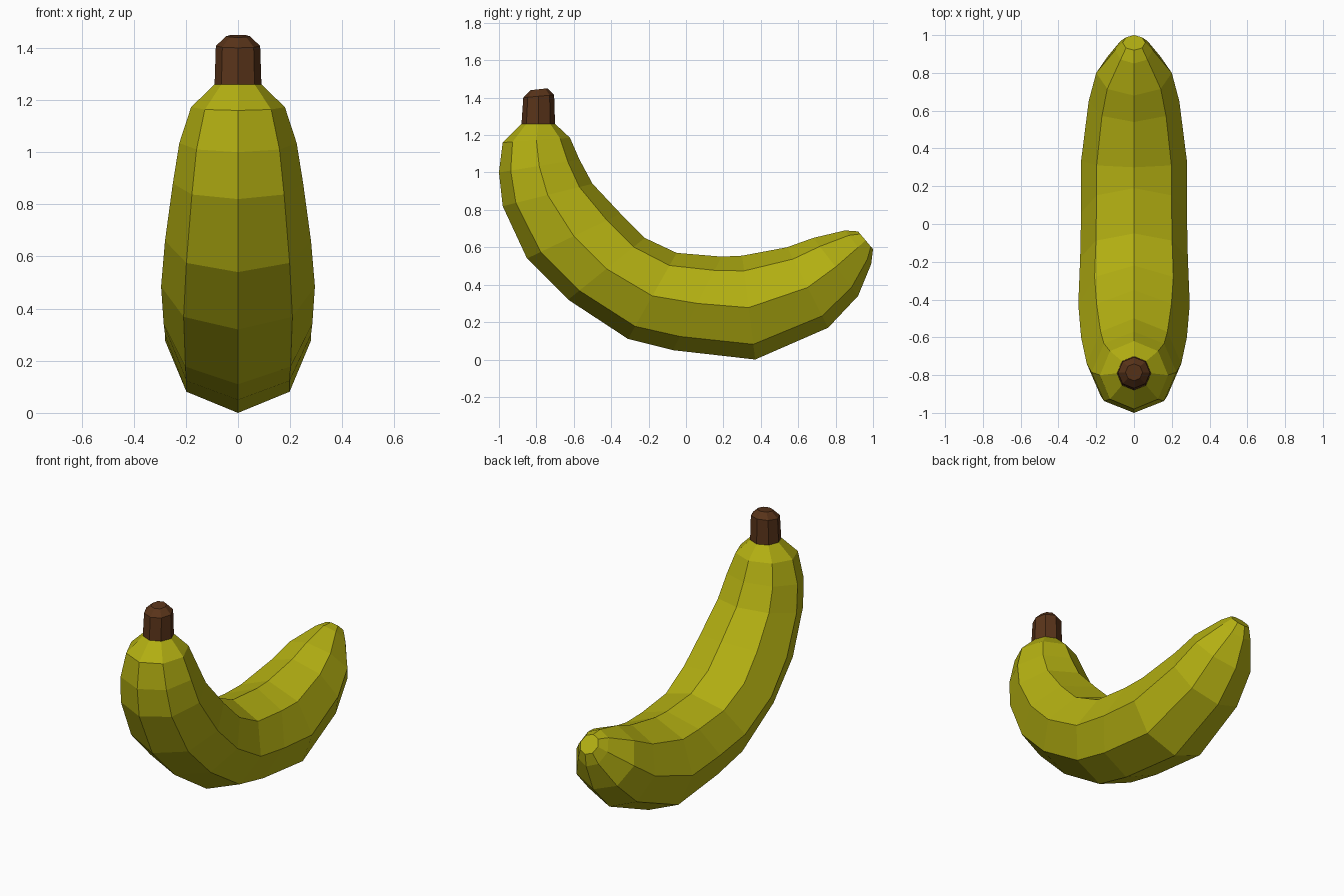
import bpy, bmesh, math

if "Cube" in bpy.data.objects:
    bpy.data.objects.remove(bpy.data.objects["Cube"])

SIDES = 8


def material(name, rgb):
    m = bpy.data.materials.new(name)
    m.diffuse_color = (*rgb, 1)
    m.use_nodes = True
    m.node_tree.nodes["Principled BSDF"].inputs["Base Color"].default_value = m.diffuse_color
    return m


def loft(name, rings, mat, cap_start=True):
    """Rings are (outer y, outer z, inner y, inner z, half width in x)."""
    bm = bmesh.new()
    loops = []
    for oy, oz, iy, iz, w in rings:
        loop = []
        for i in range(SIDES):
            a = 2 * math.pi * i / SIDES
            c, s = math.cos(a), math.sin(a)
            y = (oy + iy) / 2 + c * (oy - iy) / 2
            z = (oz + iz) / 2 + c * (oz - iz) / 2
            loop.append(bm.verts.new((s * w, y, z)))
        loops.append(loop)
    for a, b in zip(loops, loops[1:]):
        for i in range(SIDES):
            j = (i + 1) % SIDES
            bm.faces.new((a[i], a[j], b[j], b[i]))
    if cap_start:
        bm.faces.new(loops[0])
    bm.faces.new(loops[-1])
    bmesh.ops.recalc_face_normals(bm, faces=bm.faces)
    mesh = bpy.data.meshes.new(name)
    bm.to_mesh(mesh)
    bm.free()
    mesh.materials.append(mat)
    obj = bpy.data.objects.new(name, mesh)
    bpy.context.collection.objects.link(obj)
    return obj


# Curved fruit body, from the stem end to the blunt tip
loft("banana_body", [
    (-0.88, 1.26, -0.70, 1.26, 0.09),
    (-0.98, 1.16, -0.62, 1.185, 0.18),
    (-1.00, 1.00, -0.57, 1.07, 0.225),
    (-0.98, 0.82, -0.50, 0.94, 0.25),
    (-0.85, 0.54, -0.35, 0.78, 0.28),
    (-0.63, 0.32, -0.22, 0.65, 0.295),
    (-0.31, 0.11, -0.05, 0.57, 0.285),
    (-0.07, 0.05, 0.19, 0.55, 0.28),
    (0.37, 0.00, 0.30, 0.555, 0.28),
    (0.76, 0.17, 0.54, 0.60, 0.24),
    (0.92, 0.34, 0.68, 0.65, 0.20),
    (0.99, 0.51, 0.85, 0.69, 0.10),
    (1.00, 0.59, 0.92, 0.685, 0.06),
], material("peel_yellow", (0.45, 0.43, 0.006)))

# Short stem with a rounded end
loft("stem", [
    (-0.88, 1.255, -0.70, 1.255, 0.09),
    (-0.87, 1.40, -0.705, 1.415, 0.085),
    (-0.83, 1.44, -0.74, 1.45, 0.045),
], material("stem_brown", (0.10, 0.034, 0.010)), cap_start=False)
